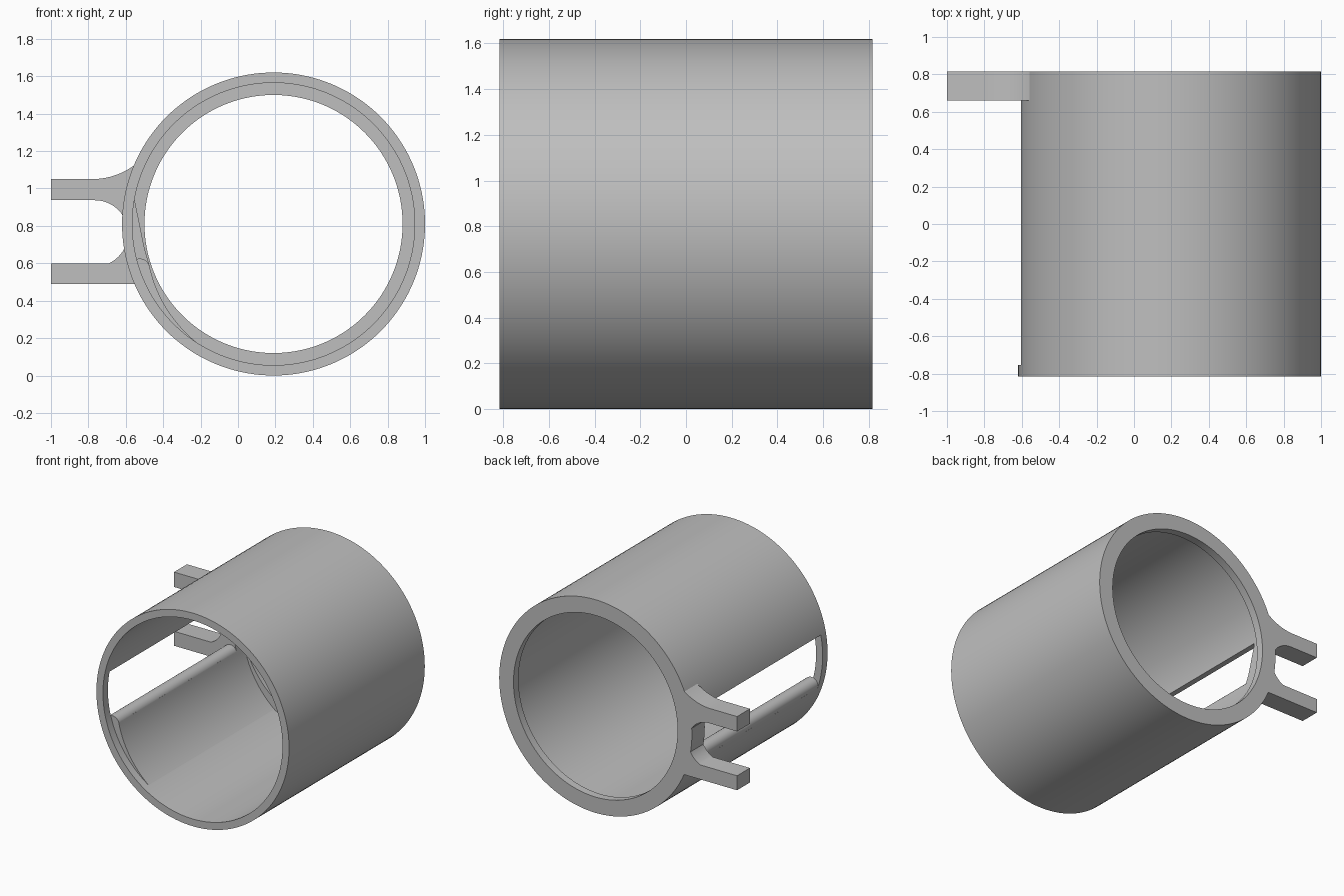
import bpy, bmesh
from math import sin, cos, radians, tau
from mathutils import Vector

if "Cube" in bpy.data.objects:
    bpy.data.objects.remove(bpy.data.objects["Cube"], do_unlink=True)

CX, CZ = 0.19, 0.81            # tube axis
OUTER, BORE, LIP = 0.81, 0.755, 0.69
FRONT, BACK = -0.815, 0.815
SLOT_FRONT, SLOT_BACK = -0.755, 0.66
SLOT_TOP, SLOT_LOW = 169, 198.5  # slot edges, degrees around the axis

grey = bpy.data.materials.new("plain grey")
grey.use_nodes = True
colour = (0.52, 0.52, 0.52, 1)
grey.diffuse_color = colour
grey.node_tree.nodes["Principled BSDF"].inputs["Base Color"].default_value = colour


def arc(cx, cz, r0, r1, a0, a1, n):
    """Points on an arc whose radius may change along the way."""
    pts = []
    for i in range(n + 1):
        t = i / n
        a, r = radians(a0 + (a1 - a0) * t), r0 + (r1 - r0) * t
        pts.append((cx + r * cos(a), cz + r * sin(a)))
    return pts


def finish(name, bm):
    bmesh.ops.recalc_face_normals(bm, faces=bm.faces)
    mesh = bpy.data.meshes.new(name)
    bm.to_mesh(mesh)
    bm.free()
    obj = bpy.data.objects.new(name, mesh)
    bpy.context.collection.objects.link(obj)
    mesh.materials.append(grey)
    return obj


def prism(name, pts, y0, y1):
    """Extrude an x-z outline along y."""
    bm = bmesh.new()
    face = bm.faces.new([bm.verts.new((x, y0, z)) for x, z in pts])
    grown = bmesh.ops.extrude_face_region(bm, geom=[face])["geom"]
    verts = [v for v in grown if isinstance(v, bmesh.types.BMVert)]
    bmesh.ops.translate(bm, verts=verts, vec=(0, y1 - y0, 0))
    return finish(name, bm)


def smooth(obj):
    bpy.ops.object.select_all(action='DESELECT')
    obj.select_set(True)
    bpy.context.view_layer.objects.active = obj
    bpy.ops.object.shade_smooth_by_angle(angle=radians(30))


# Tube with an inward lip at the back, lathed around y
bm = bmesh.new()
profile = [(OUTER, FRONT), (OUTER, BACK), (LIP, BACK),
           (LIP, 0.755), (BORE, 0.755), (BORE, FRONT)]
vs = [bm.verts.new((CX + r, y, CZ)) for r, y in profile]
edges = [bm.edges.new((vs[i], vs[(i + 1) % len(vs)])) for i in range(len(vs))]
bmesh.ops.spin(bm, geom=vs + edges, cent=Vector((CX, 0, CZ)), axis=Vector((0, 1, 0)),
               angle=tau, steps=144)
bmesh.ops.remove_doubles(bm, verts=bm.verts, dist=0.0005)
tube = finish("tube", bm)

# Long side slot
wedge = (arc(CX, CZ, 0.95, 0.95, SLOT_TOP, SLOT_LOW, 4)
         + arc(CX, CZ, 0.6, 0.6, SLOT_LOW, SLOT_TOP, 4))
cutter = prism("slot_cutter", wedge, SLOT_FRONT, SLOT_BACK)
cut = tube.modifiers.new("slot", 'BOOLEAN')
cut.operation = 'DIFFERENCE'
cut.solver = 'EXACT'
cut.object = cutter
bpy.context.view_layer.objects.active = tube
tube.select_set(True)
bpy.ops.object.modifier_apply(modifier=cut.name)
bpy.data.objects.remove(cutter, do_unlink=True)

# Wall below the slot thickens towards a rounded edge
inner = arc(CX, CZ, 0.70, 0.758, SLOT_LOW, 239, 20)
low_wall = prism("thick_lower_wall",
                 inner + arc(CX, CZ, 0.78, 0.78, 239, SLOT_LOW, 20),
                 SLOT_FRONT, SLOT_BACK)
tip = arc(CX, CZ, BORE, BORE, SLOT_LOW, SLOT_LOW, 1)[0]
edge_round = prism("rounded_slot_edge",
                   arc(*tip, 0.055, 0.055, 0, 345, 23), SLOT_FRONT, SLOT_BACK)

# Same thickening closes the back end of the slot
back_fill = prism("slot_end_fill",
                  [(-0.555, 0.95), (-0.5, 0.68)] + inner
                  + arc(CX, CZ, 0.78, 0.78, 239, 169.4, 30),
                  SLOT_BACK, 0.76)

# Two-pronged bracket with a round gap and a filleted top
outline = ([(-1, 1.05)]
           + arc(-0.78, 1.431, 0.381, 0.381, -90, -53, 10)
           + arc(CX, CZ, 0.765, 0.765, 157, 203, 12)
           + [(-0.54, 0.49), (-1, 0.49), (-1, 0.6)]
           + arc(-0.765, 0.76, 0.177, 0.177, -64.7, 90, 24)
           + [(-1, 0.937)])
bracket = prism("forked_bracket", outline, SLOT_BACK, BACK)

for part in (tube, low_wall, edge_round, back_fill, bracket):
    smooth(part)
